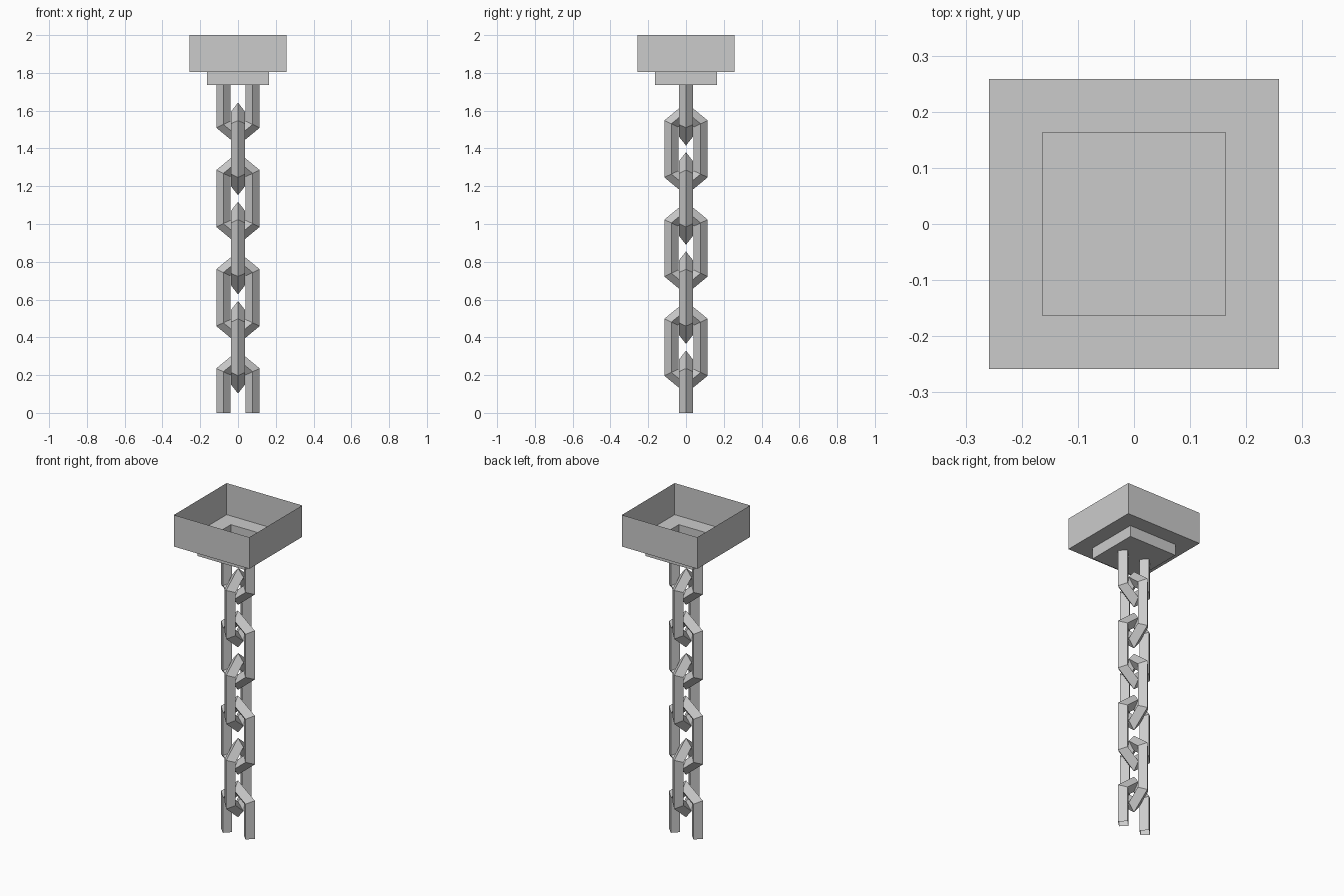
import bpy, bmesh
from mathutils import Matrix
from math import pi

cube = bpy.data.objects.get("Cube")
if cube:
    bpy.data.objects.remove(cube, do_unlink=True)

GREY = (0.6, 0.6, 0.6, 1)
mat = bpy.data.materials.new("grey metal")
mat.use_nodes = True
mat.diffuse_color = GREY
mat.node_tree.nodes["Principled BSDF"].inputs["Base Color"].default_value = GREY

BOTTOM, PLATE = 0.0, 1.736   # chain ends
R = 0.0375                   # half diagonal of the bar


def finish(name, bm):
    bmesh.ops.recalc_face_normals(bm, faces=bm.faces)
    mesh = bpy.data.meshes.new(name)
    bm.to_mesh(mesh)
    bm.free()
    mesh.materials.append(mat)
    obj = bpy.data.objects.new(name, mesh)
    bpy.context.collection.objects.link(obj)
    return obj


def bridge(bm, a, b):
    n = len(a)
    for i in range(n):
        j = (i + 1) % n
        bm.faces.new((a[i], a[j], b[j], b[i]))


def make_link(name, centre, turned):
    """Pointed hexagonal link swept from a diamond section."""
    bm = bmesh.new()
    # each station: bar centre x, z and mitred outward offset
    tip, side = (0, 0.197, 0, 0.048), (0.0775, 0.133, R, 0.0175)
    flips = [(tip, 1, 1), (side, 1, 1), (side, 1, -1),
             (tip, 1, -1), (side, -1, -1), (side, -1, 1)]
    rings = []
    for (x, z, dx, dz), sx, sz in flips:
        section = [(1, 0), (0, R), (-1, 0), (0, -R)]
        rings.append([bm.verts.new((sx * (x + k * dx), y, sz * (z + k * dz)))
                      for k, y in section])
    for i, ring in enumerate(rings):
        bridge(bm, ring, rings[(i + 1) % len(rings)])
    spin = Matrix.Rotation(pi / 2 if turned else 0, 4, 'Z')
    bm.transform(Matrix.Translation((0, 0, centre)) @ spin)
    bmesh.ops.recalc_face_normals(bm, faces=bm.faces)
    # trim the end links
    for z, up in ((BOTTOM, -1), (PLATE, 1)):
        bmesh.ops.bisect_plane(bm, geom=bm.verts[:] + bm.edges[:] + bm.faces[:],
                               plane_co=(0, 0, z), plane_no=(0, 0, up),
                               clear_outer=True)
    finish(name, bm)


# Chain of alternating links
for i in range(7):
    make_link(f"chain_link_{i + 1}", 0.085 + 0.2625 * i, i % 2 == 1)

# Open stepped ceiling mount, thin sheet
bm = bmesh.new()
levels = [(0.258, 2.0), (0.258, 1.805), (0.163, 1.805), (0.163, PLATE)]
corners = [(-1, -1), (1, -1), (1, 1), (-1, 1)]
loops = [[bm.verts.new((sx * h, sy * h, z)) for sx, sy in corners]
         for h, z in levels]
for a, b in zip(loops, loops[1:]):
    bridge(bm, a, b)
bm.faces.new(loops[-1])
finish("ceiling_mount", bm)
